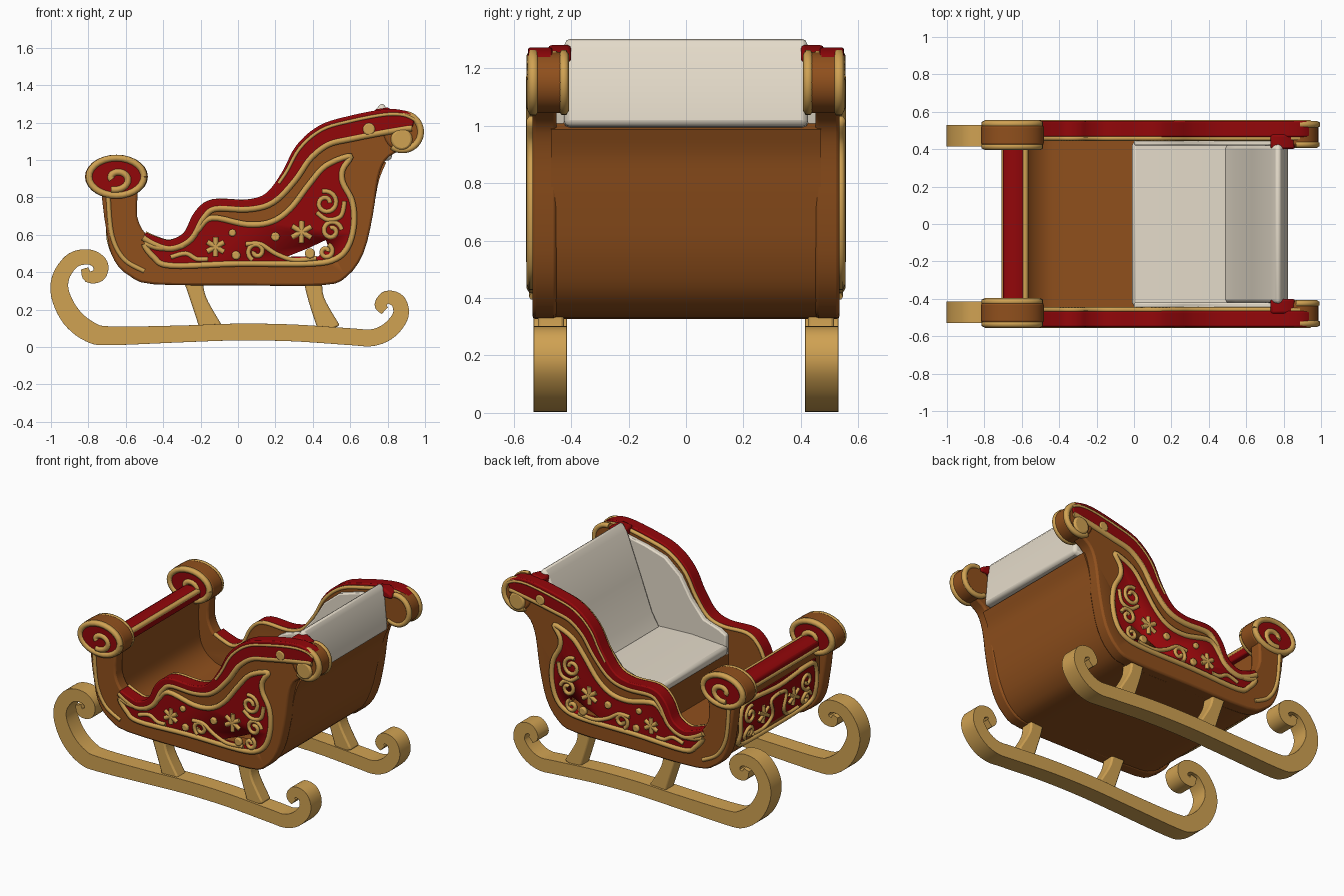
import bpy, bmesh
from math import sin, cos, pi, hypot

if "Cube" in bpy.data.objects:
    bpy.data.objects.remove(bpy.data.objects["Cube"])


def material(name, rgb):
    m = bpy.data.materials.new(name)
    m.use_nodes = True
    m.diffuse_color = (*rgb, 1)
    m.node_tree.nodes["Principled BSDF"].inputs["Base Color"].default_value = (*rgb, 1)
    return m


BROWN = material("brown wood", (0.28, 0.08, 0.012))
RED = material("deep red", (0.29, 0.002, 0.003))
GOLD = material("warm gold", (0.63, 0.36, 0.085))
CREAM = material("cream cloth", (0.78, 0.71, 0.59))


def smooth(pts, closed=False, steps=5):
    """Catmull-Rom curve through points of any dimension."""
    n, out = len(pts), []
    for i in range(n if closed else n - 1):
        if closed:
            p = [pts[(i + k) % n] for k in (-1, 0, 1, 2)]
        else:
            p = [pts[min(max(i + k, 0), n - 1)] for k in (-1, 0, 1, 2)]
        for j in range(steps):
            t = j / steps
            out.append(tuple(0.5 * (2 * b + (c - a) * t + (2 * a - 5 * b + 4 * c - d) * t * t
                                    + (3 * b - a - 3 * c + d) * t ** 3)
                             for a, b, c, d in zip(*p)))
    return out if closed else out + [tuple(pts[-1])]


def finish(name, bm, mat, bevel):
    bmesh.ops.recalc_face_normals(bm, faces=bm.faces)
    me = bpy.data.meshes.new(name)
    bm.to_mesh(me)
    bm.free()
    me.materials.append(mat)
    ob = bpy.data.objects.new(name, me)
    bpy.context.collection.objects.link(ob)
    bpy.ops.object.select_all(action='DESELECT')
    bpy.context.view_layer.objects.active = ob
    ob.select_set(True)
    bpy.ops.object.shade_smooth_by_angle(angle=0.7)
    if bevel:
        mod = ob.modifiers.new("soft edges", 'BEVEL')
        mod.width, mod.segments, mod.limit_method, mod.angle_limit = bevel, 2, 'ANGLE', 0.9
    return ob


def prism(name, outline, y0, y1, mat, bevel=0.0):
    """Side outline (x, z) extruded across y."""
    bm = bmesh.new()
    a = [bm.verts.new((x, y0, z)) for x, z in outline]
    b = [bm.verts.new((x, y1, z)) for x, z in outline]
    bm.faces.new(a)
    bm.faces.new(b)
    for i in range(len(a)):
        j = (i + 1) % len(a)
        bm.faces.new((a[i], a[j], b[j], b[i]))
    return finish(name, bm, mat, bevel)


def shifted(path, k):
    """Path (x, z, width) moved sideways by k widths, as (x, z)."""
    out = []
    for i, (x, z, w) in enumerate(path):
        p, q = path[max(i - 1, 0)], path[min(i + 1, len(path) - 1)]
        dx, dz = q[0] - p[0], q[1] - p[1]
        d = hypot(dx, dz) or 1
        out.append((x - dz / d * w * k, z + dx / d * w * k))
    return out


def ribbon(name, path, y0, y1, mat, bevel=0.0):
    """Band of varying thickness following a side path."""
    path = smooth(path)
    bm = bmesh.new()
    rings = [[bm.verts.new(c) for c in ((l[0], y0, l[1]), (l[0], y1, l[1]),
                                        (r[0], y1, r[1]), (r[0], y0, r[1]))]
             for l, r in zip(shifted(path, 0.5), shifted(path, -0.5))]
    for a, b in zip(rings, rings[1:]):
        for i in range(4):
            j = (i + 1) % 4
            bm.faces.new((a[i], a[j], b[j], b[i]))
    bm.faces.new(rings[0])
    bm.faces.new(rings[-1])
    return finish(name, bm, mat, bevel)


def beads(name, paths, place, r):
    """Round gold mouldings along 2D paths, put in space by place(u, v)."""
    cu = bpy.data.curves.new(name, 'CURVE')
    cu.dimensions, cu.bevel_depth, cu.bevel_resolution, cu.use_fill_caps = '3D', r, 1, True
    for path in paths:
        sp = cu.splines.new('POLY')
        sp.points.add(len(path) - 1)
        for p, c in zip(sp.points, path):
            p.co = (*place(c[0], c[1]), 1)
    cu.materials.append(GOLD)
    ob = bpy.data.objects.new(name, cu)
    bpy.context.collection.objects.link(ob)
    bpy.ops.object.select_all(action='DESELECT')
    bpy.context.view_layer.objects.active = ob
    ob.select_set(True)
    bpy.ops.object.convert(target='MESH')


def ellipse(cx, cz, rx, rz, n=28):
    return [(cx + rx * cos(2 * pi * i / n), cz + rz * sin(2 * pi * i / n)) for i in range(n)]


def spiral(cx, cz, r0, r1, start, turns, n=24):
    return [(cx + (r0 + (r1 - r0) * i / n) * cos(start + 2 * pi * turns * i / n),
             cz + (r0 + (r1 - r0) * i / n) * sin(start + 2 * pi * turns * i / n))
            for i in range(n + 1)]


def flake(cx, cz, r):
    return [[(cx, cz), (cx + r * cos(k * pi / 3 + 0.5), cz + r * sin(k * pi / 3 + 0.5))]
            for k in range(6)]


# Side paths and outlines
runner = [(-.82, .42, .04), (-.80, .375, .06), (-.745, .385, .075), (-.735, .44, .08), (-.79, .48, .08),
          (-.88, .465, .085), (-.945, .38, .09), (-.95, .28, .1), (-.89, .16, .11), (-.79, .08, .11),
          (-.68, .06, .1), (-.3, .07, .09), (0, .08, .09), (.3, .075, .09), (.6, .055, .09),
          (.72, .05, .09), (.81, .09, .09), (.87, .17, .085), (.855, .245, .08), (.795, .265, .07),
          (.76, .225, .06), (.785, .195, .05)]
rim = [(-.5, .6, .03), (-.44, .57, .04), (-.36, .55, .045), (-.27, .595, .05), (-.21, .705, .055),
       (-.13, .765, .05), (.05, .763, .05), (.17, .8, .06), (.27, .915, .08), (.35, 1.045, .1),
       (.46, 1.135, .11), (.6, 1.175, .12), (.78, 1.21, .12), (.88, 1.215, .1), (.94, 1.2, .06)]
crest = shifted(rim, .3)
lower = [(-.72, .88), (-.7, .6), (-.66, .46), (-.58, .38), (-.45, .335), (0, .33), (.45, .33), (.58, .375),
         (.67, .5), (.72, .7), (.75, .9), (.79, 1.0), (.86, 1.05), (.93, 1.1), (.93, 1.18)]
shell = lower + crest[-2::-1] + [(-.54, .7), (-.55, .88)]
field_top = [(-.5, .55), (-.42, .53), (-.3, .54), (-.22, .62), (-.14, .69), (.05, .655), (.18, .67),
             (.28, .74), (.38, .87), (.47, .97), (.6, 1.02)]
field_low = [(.56, .95), (.56, .88), (.61, .78), (.62, .66), (.59, .54), (.52, .47), (.38, .445),
             (0, .445), (-.36, .435), (-.45, .48)]
lining = [(0, .6), (0, .74)] + shifted(rim, .1)[6:13] + [(.74, 1.0), (.67, .75), (.64, .6)]

# Tub: front wall, floor and back wall in one bent board
ribbon("tub_board", [(-.64, .88, .07), (-.64, .62, .07), (-.605, .48, .07), (-.5, .39, .07), (-.35, .37, .07),
                     (0, .365, .07), (.42, .365, .07), (.56, .415, .07), (.64, .55, .07), (.69, .75, .07),
                     (.72, .9, .07), (.76, 1.0, .07)], -.47, .47, BROWN)

# Upholstery
prism("seat_cushion", [(-.01, .61), (-.01, .67), (.25, .685), (.6, .67), (.6, .61)], -.44, .44, CREAM, .02)
prism("seat_front_board", [(.0, .38), (.0, .63), (.04, .63), (.04, .38)], -.45, .45, BROWN)
prism("seat_back", [(.48, .66), (.54, .76), (.63, 1.0), (.73, 1.26), (.77, 1.31), (.8, 1.27), (.825, 1.0),
                    (.74, .99), (.68, .66)], -.425, .425, CREAM, .02)

# Front beam and painted front panel
prism("front_beam", [(-.7, .84), (-.7, .89), (-.67, .91), (-.6, .91), (-.57, .89), (-.57, .84)],
      -.43, .43, RED, .01)
for name, x, z in (("outer", -.69, .85), ("inner", -.583, .89)):
    beads(f"front_beam_{name}_trim", [[(-.43, z), (.43, z)]], lambda u, v: (x, u, v), .018)
ribbon("front_panel", [(-.68, .78, .012), (-.68, .62, .012), (-.66, .53, .012), (-.62, .455, .012)],
       -.4, .4, RED)
front_at = lambda u, v: (-.69 + 2 * max(0, .62 - v) ** 2, u, v)
frame = smooth([(-.39, .74), (-.3, .77), (0, .75), (.3, .77), (.39, .74), (.4, .6), (.36, .48),
                (0, .46), (-.36, .48), (-.4, .6)], True)
beads("front_panel_frame", [frame + frame[:1]], front_at, .016)
art = flake(-.16, .62, .06) + flake(.16, .62, .06)
for s in (-1, 1):
    art += [spiral(s * .3, .67, .012, .06, 0, 1.3 * s), spiral(s * .3, .55, .01, .05, 1, -1.3 * s),
            smooth([(0, .7), (s * .08, .68), (s * .06, .58), (s * .12, .51), (s * .24, .51)])]
beads("front_panel_scrolls", art, front_at, .013)

# Cutter for the slot low in both sides
slot = prism("slot_cutter", [(.26, .482), (.38, .53), (.47, .572), (.485, .53), (.43, .485)], -.7, .7, RED)
slot.hide_render = True
slot.display_type = 'WIRE'
slot.hide_set(True)


def cut_slot(ob):
    mod = ob.modifiers.new("slot", 'BOOLEAN')
    mod.object, mod.operation, mod.solver = slot, 'DIFFERENCE', 'EXACT'


# Parts that come in pairs
for s, side in ((-1, "right"), (1, "left")):
    at = lambda y: (lambda u, v: (u, s * y, v))
    ribbon(side + "_runner", runner, s * .415, s * .53, GOLD, .012)
    for name, leg in (("front", [(-.24, .36, .1), (-.21, .25, .085), (-.14, .09, .12)]),
                      ("rear", [(.4, .36, .1), (.42, .25, .085), (.49, .09, .12)])):
        ribbon(f"{side}_{name}_strut", leg, s * .425, s * .515, GOLD, .01)

    # Side wall with its red rim
    cut_slot(prism(side + "_side_wall", smooth(shell, True, 3), s * .45, s * .535, BROWN, .012))
    ribbon(side + "_rim", rim, s * .465, s * .55, RED, .014)
    prism(side + "_lining", lining, s * .42, s * .458, CREAM, .008)
    path = smooth(rim)
    beads(side + "_rim_trim", [shifted(path, -.5)], at(.536), .021)
    beads(side + "_rim_inner_trim", [shifted(path, .3)], at(.458), .013)
    beads(side + "_rim_line", [[p for p in shifted(path, .26) if p[0] > .2]], at(.545), .01)

    # Painted side field with gold frame and scrollwork
    edge = smooth(field_top + field_low, True)
    cut_slot(prism(side + "_field", edge, s * .53, s * .539, RED))
    beads(side + "_field_frame", [edge + edge[:1]], at(.537), .018)
    art = [spiral(.47, .77, .02, .065, 0, 1.3), spiral(.5, .62, .015, .055, 2, -1.3),
           spiral(.1, .51, .015, .05, 3, 1.2), spiral(.47, .51, .01, .04, 0, 1.2),
           smooth([(.04, .55), (.12, .55), (.2, .5), (.3, .465), (.42, .475)]),
           smooth([(.42, .72), (.48, .68), (.55, .7), (.57, .78)]),
           smooth([(-.36, .48), (-.28, .5), (-.22, .47), (-.16, .47)])]
    beads(side + "_scrollwork", art, at(.539), .014)
    beads(side + "_snowflakes", flake(.34, .615, .06) + flake(-.12, .535, .052), at(.537), .016)
    for i, (x, z, r) in enumerate([(.2, .59, .024), (-.01, .49, .024), (.385, .5, .028), (-.03, .61, .02),
                                   (.7, 1.165, .034)]):
        prism(f"{side}_stud_{i + 1}", ellipse(x, z, r, r, 12), s * .53, s * .556, GOLD, .008)
    beads(side + "_post_trim", [smooth([(-.695, .82), (-.675, .6), (-.61, .47), (-.5, .405)])], at(.533), .014)

    # Front scroll
    prism(side + "_front_scroll", ellipse(-.65, .91, .168, .118), s * .415, s * .535, BROWN, .018)
    ring = ellipse(-.65, .91, .147, .1)
    for name, y, out in (("outer", .535, .541), ("inner", .415, .409)):
        prism(f"{side}_front_scroll_{name}_face", ring, s * y, s * out, RED)
        curl = [(-.65 + 1.3 * (u + .65), v) for u, v in spiral(-.65, .9, .02, .062, 3.4, -.85)]
        beads(f"{side}_front_scroll_{name}_trim", [ring + ring[:1], curl], at(y), .02)

    # Rear scroll
    prism(side + "_rear_scroll", ellipse(.88, 1.15, .106, .106), s * .415, s * .54, BROWN, .015)
    arc = spiral(.88, 1.15, .097, .097, -2.2, .62)
    beads(side + "_rear_scroll_trim", [arc], at(.532), .02)
    beads(side + "_rear_scroll_inner_trim", [arc], at(.425), .018)
    prism(side + "_rear_scroll_boss", ellipse(.875, 1.11, .058, .058, 20), s * .53, s * .556, GOLD, .012)
    prism(side + "_rear_cap", [(.73, 1.22), (.73, 1.27), (.8, 1.28), (.86, 1.25), (.86, 1.22)],
          s * .4, s * .48, RED, .012)
